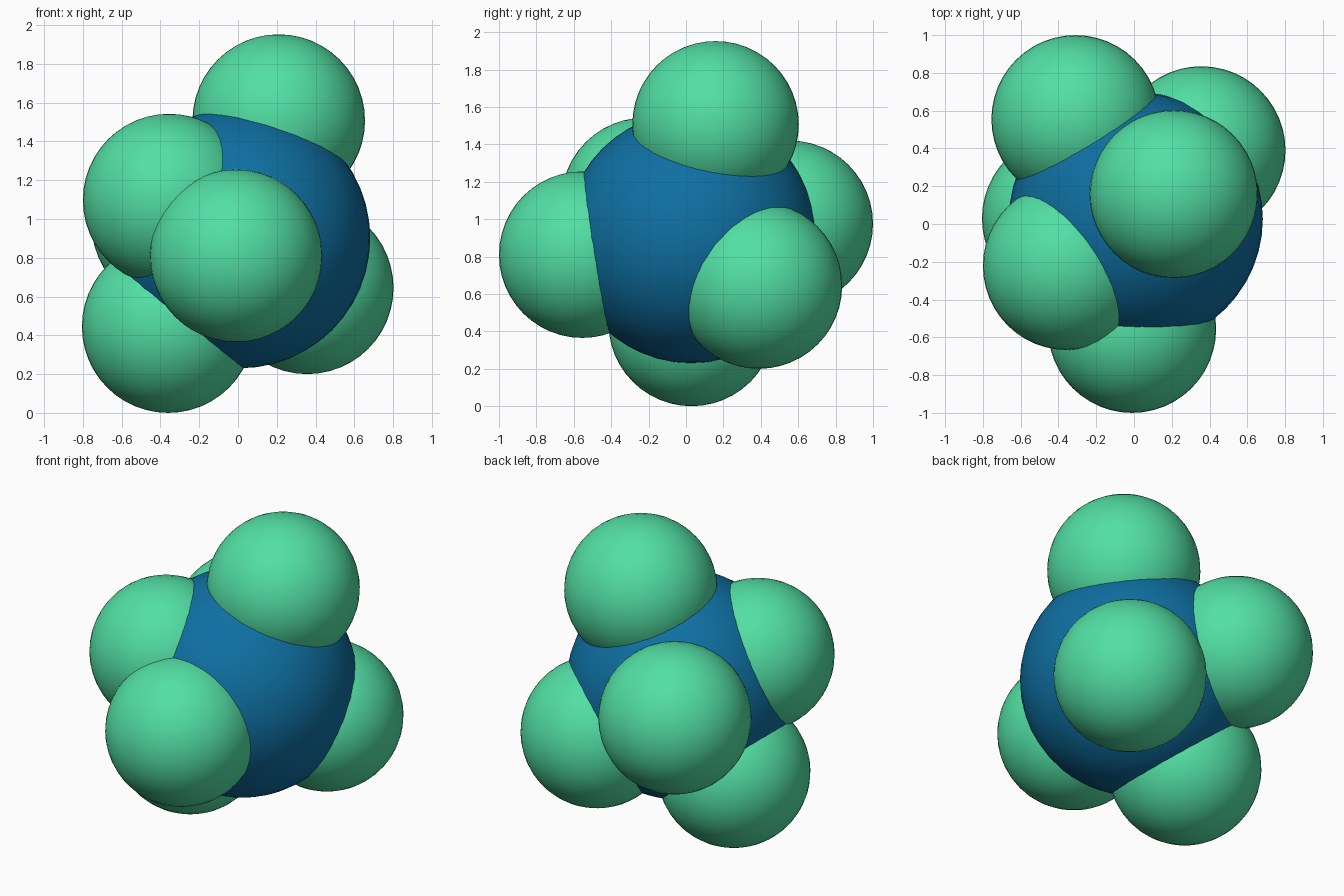
import bpy

if "Cube" in bpy.data.objects:
    bpy.data.objects.remove(bpy.data.objects["Cube"])


def material(name, rgb):
    m = bpy.data.materials.new(name)
    m.diffuse_color = (*rgb, 1.0)
    m.use_nodes = True
    m.node_tree.nodes["Principled BSDF"].inputs["Base Color"].default_value = m.diffuse_color
    return m


green = material("mint green", (0.085, 0.74, 0.37))
blue = material("deep blue", (0.0045, 0.16, 0.36))


def ball(name, centre, radius, mat):
    bpy.ops.mesh.primitive_uv_sphere_add(segments=48, ring_count=24,
                                         radius=radius, location=centre)
    ob = bpy.context.object
    ob.name = name
    ob.data.materials.append(mat)
    bpy.ops.object.shade_smooth()


# Large central ball
ball("core_ball", (0.01, 0.027, 0.902), 0.672, blue)

# Six smaller balls sunk into the core
outer = {
    "top_ball": (0.21, 0.158, 1.507),
    "front_ball": (-0.01, -0.555, 0.81),
    "upper_left_ball": (-0.355, -0.222, 1.097),
    "lower_left_ball": (-0.36, 0.03, 0.445),
    "right_ball": (0.357, 0.39, 0.645),
    "back_ball": (-0.31, 0.555, 0.975),
}
for name, centre in outer.items():
    ball(name, centre, 0.445, green)
